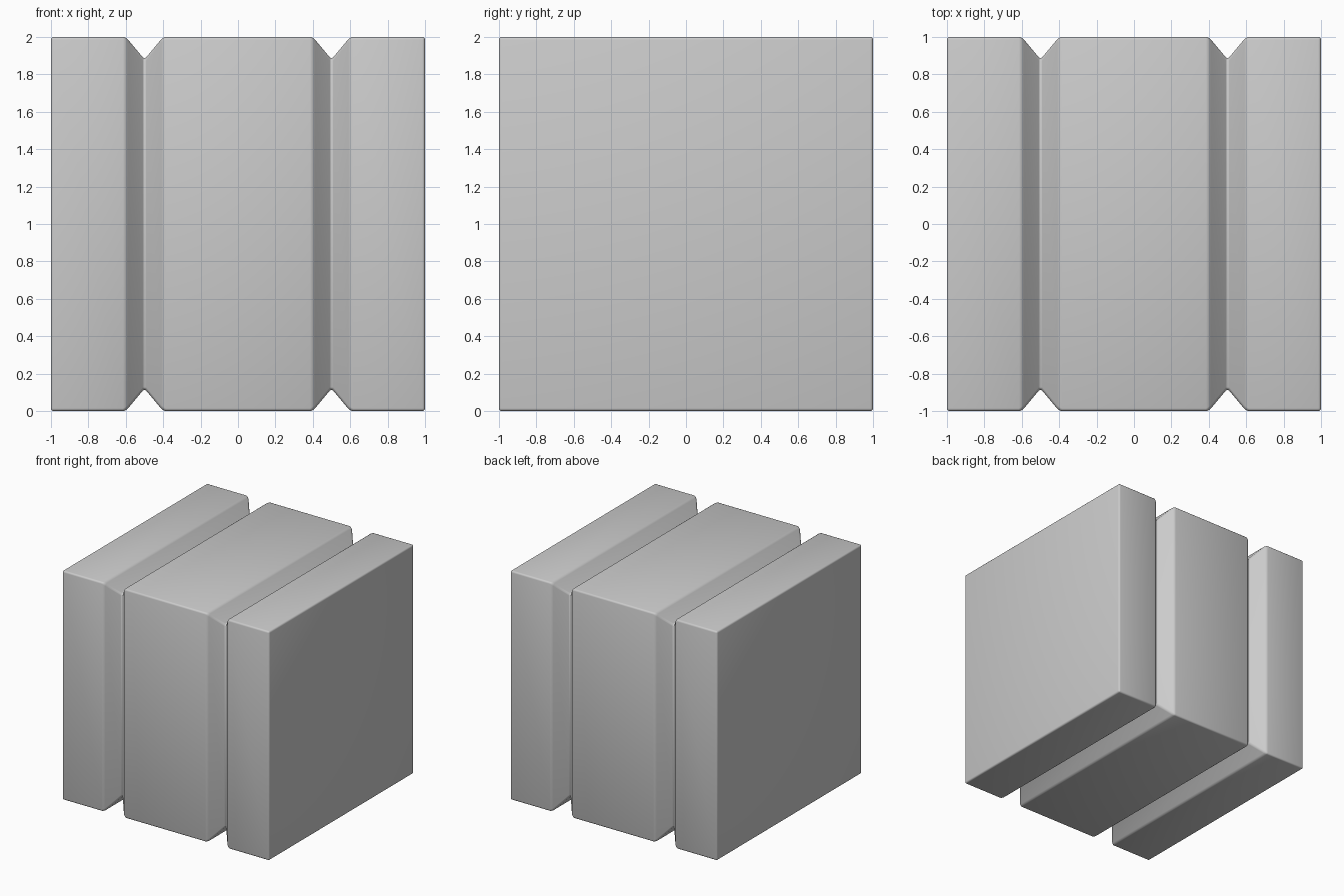
import bpy, bmesh

if "Cube" in bpy.data.objects:
    bpy.data.objects.remove(bpy.data.objects["Cube"])

# Square rings along x: (x position, half size); V grooves at x = +-0.5
half_profile = [(0.4, 1.0), (0.5, 0.88), (0.6, 1.0), (1.0, 1.0)]
profile = [(-x, h) for x, h in reversed(half_profile)] + half_profile

bm = bmesh.new()
rings = []
for x, h in profile:
    corners = [(-1, -1), (1, -1), (1, 1), (-1, 1)]
    rings.append([bm.verts.new((x, y * h, 1 + z * h)) for y, z in corners])

# Walls between rings and the two end caps
for a, b in zip(rings, rings[1:]):
    for i in range(4):
        j = (i + 1) % 4
        bm.faces.new((a[i], a[j], b[j], b[i]))
bm.faces.new(rings[0])
bm.faces.new(rings[-1])
bmesh.ops.recalc_face_normals(bm, faces=bm.faces)

mesh = bpy.data.meshes.new("grooved_block")
bm.to_mesh(mesh)
bm.free()
block = bpy.data.objects.new("grooved_block", mesh)
bpy.context.collection.objects.link(block)

# Small rounded edges, including the groove bottoms
bevel = block.modifiers.new("rounded_edges", 'BEVEL')
bevel.width = 0.015
bevel.segments = 3
bevel.limit_method = 'ANGLE'
bevel.angle_limit = 0.5

for p in mesh.polygons:
    p.use_smooth = True
